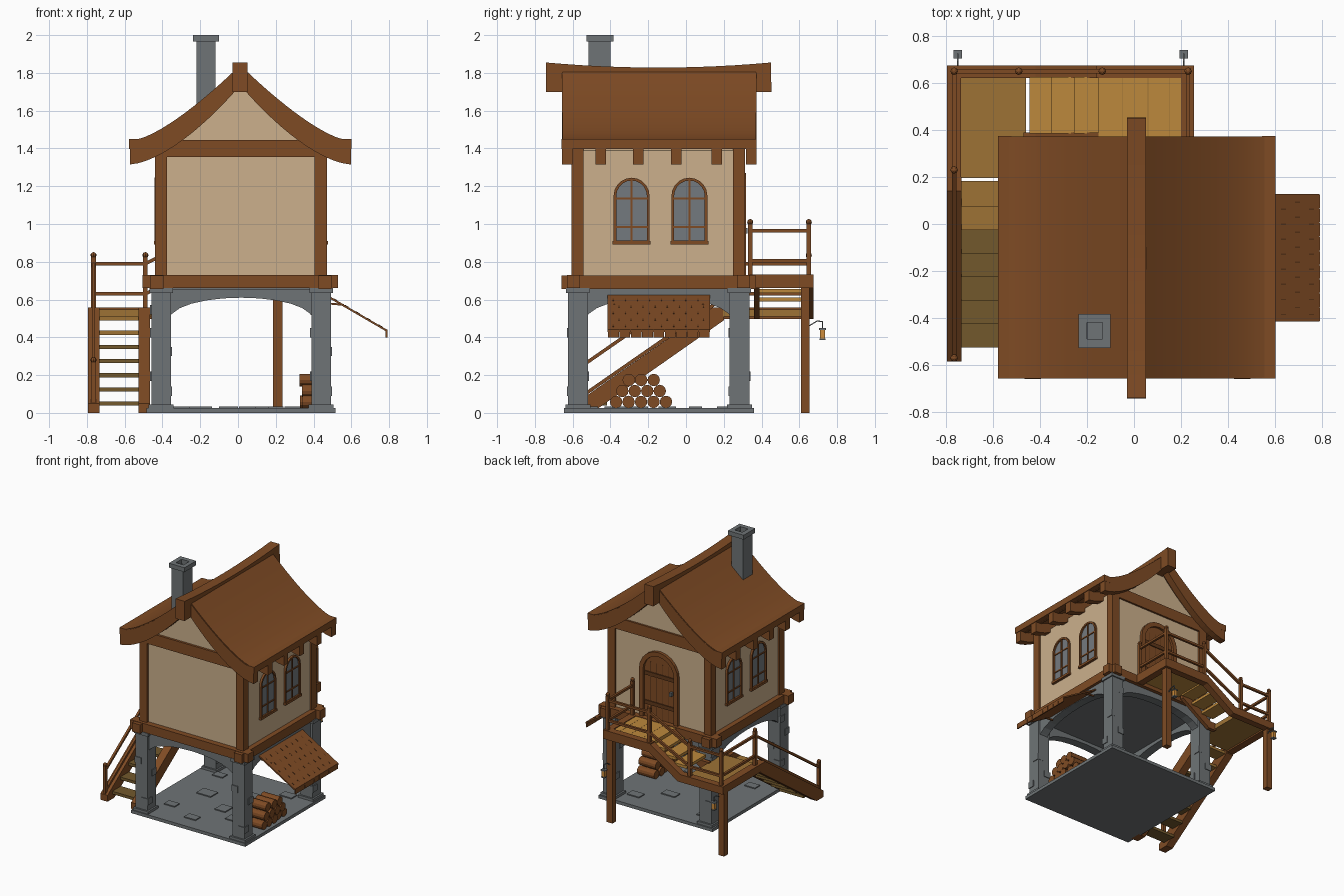
import bpy, bmesh, math, random
from mathutils import Vector

if "Cube" in bpy.data.objects:
    bpy.data.objects.remove(bpy.data.objects["Cube"])

random.seed(4)


def mat(name, r, g, b):
    m = bpy.data.materials.new(name)
    lin = [((c / 255 + 0.055) / 1.055) ** 2.4 for c in (r, g, b)]
    m.diffuse_color = (*lin, 1)
    m.use_nodes = True
    m.node_tree.nodes["Principled BSDF"].inputs["Base Color"].default_value = m.diffuse_color
    return m


WOOD = mat("brown_wood", 127, 75, 36)
DARK = mat("dark_wood", 96, 56, 26)
PLASTER = mat("tan_plaster", 204, 176, 140)
STONE = mat("grey_stone", 111, 116, 118)
GLASS = mat("window_glass", 116, 122, 127)
LIGHT = mat("light_planks", 188, 136, 60)
MID = mat("ochre_planks", 157, 114, 53)
OLIVE = mat("shaded_planks", 114, 88, 44)
AMBER = mat("lantern_amber", 205, 140, 60)


def finish(name, bm, m):
    bmesh.ops.recalc_face_normals(bm, faces=bm.faces)
    me = bpy.data.meshes.new(name)
    bm.to_mesh(me)
    bm.free()
    me.materials.append(m)
    ob = bpy.data.objects.new(name, me)
    bpy.context.collection.objects.link(ob)
    return ob


def place(axis, u, v, d):
    return {'x': (d, u, v), 'y': (u, d, v), 'z': (u, v, d)}[axis]


def prism(name, pts, axis, a, b, m):
    bm = bmesh.new()
    f = bm.faces.new([bm.verts.new(place(axis, u, v, a)) for u, v in pts])
    r = bmesh.ops.extrude_face_region(bm, geom=[f])
    off = Vector(place(axis, 0, 0, b - a))
    bmesh.ops.translate(bm, vec=off, verts=[g for g in r['geom'] if isinstance(g, bmesh.types.BMVert)])
    return finish(name, bm, m)


def ring(name, outer, inner, axis, a, b, m):
    bm = bmesh.new()
    loops = [[bm.verts.new(place(axis, u, v, d)) for u, v in pts]
             for pts, d in ((outer, a), (outer, b), (inner, b), (inner, a))]
    n = len(outer)
    for k in range(4):
        p, q = loops[k], loops[(k + 1) % 4]
        for i in range(n):
            bm.faces.new((p[i], p[(i + 1) % n], q[(i + 1) % n], q[i]))
    return finish(name, bm, m)


def rect(x0, x1, y0, y1):
    return [(x0, y0), (x1, y0), (x1, y1), (x0, y1)]


def box(name, x0, x1, y0, y1, z0, z1, m):
    return prism(name, rect(x0, x1, y0, y1), 'z', z0, z1, m)


def bar(name, p, q, w, m, h=None):
    # straight square bar between two points
    p, q = Vector(p), Vector(q)
    d = q - p
    bm = bmesh.new()
    bmesh.ops.create_cube(bm, size=1)
    rot = d.to_track_quat('Z', 'Y')
    for v in bm.verts:
        c = v.co
        v.co = (p + q) / 2 + rot @ Vector((c.x * w, c.y * (h or w), c.z * d.length))
    return finish(name, bm, m)


def arch(c, w, z0, z1, n=10):
    r = w / 2
    pts = [(c - r, z0), (c + r, z0)]
    return pts + [(c + r * math.cos(math.pi * i / n), z1 - r + r * math.sin(math.pi * i / n)) for i in range(n + 1)]


# Stone floor with loose flagstones
box("stone_floor", -.485, .515, -.645, .36, 0, .025, STONE)
for x, y in ((-.3, -.4), (-.05, -.5), (.2, -.35), (-.2, -.1), (.1, .05), (.3, .2), (-.3, .2), (.05, -.25)):
    s, t = random.uniform(.04, .065), random.uniform(.03, .05)
    box("flagstone", x - s, x + s, y - t, y + t, .024, .033, STONE)

# Pillars with bases, caps and raised bricks
for cx in (-.407, .44):
    for cy in (-.572, .283):
        for nm, w, z0, z1 in (("pillar", .052, .02, .65), ("pillar_base", .066, .02, .045), ("pillar_cap", .062, .635, .662)):
            box(nm, cx - w, cx + w, cy - w, cy + w, z0, z1, STONE)
        for z, dx, dy in ((.09, .03, -.03), (.3, .03, .025), (.4, -.03, -.03), (.52, -.03, .025), (.17, -.03, .03)):
            sx, sy = math.copysign(1, dx), math.copysign(1, dy)
            box("raised_brick", cx + dx - .028, cx + dx + .028, cy + dy - .028, cy + dy + .028, z, z + .05, STONE)


# Stone arches between pillars
def arch_span(a, b):
    c, r = (a + b) / 2, (b - a) / 2
    low = [(c - r * math.cos(math.pi * i / 12), .5 + .11 * math.sin(math.pi * i / 12)) for i in range(13)]
    return [(a - .02, .655), (a - .02, .5)] + low[1:-1] + [(b + .02, .5), (b + .02, .655)]


for y in (-.572, .283):
    prism("stone_arch", arch_span(-.357, .39), 'y', y - .035, y + .035, STONE)
for x in (-.407, .44):
    prism("stone_arch", arch_span(-.522, .233), 'x', x - .035, x + .035, STONE)
box("stone_ceiling", -.42, .45, -.58, .29, .635, .66, STONE)

# Timber floor frame, crossing at the corners
for y in (-.595, .305):
    box("floor_beam", -.505, .53, y - .035, y + .035, .66, .73, WOOD)
for x in (-.43, .46):
    box("floor_beam", x - .035, x + .035, -.66, .37, .657, .727, WOOD)

# Roof curves: offset from the ridge, height
CX = .012
N = 12
top = [(.025 + .525 * i / N, 1.447 + .37 * (1 - i / N) ** 1.35) for i in range(N + 1)]
low = [(.03 + .555 * i / N, 1.315 + .385 * (1 - i / N) ** 1.6) for i in range(N + 1)]

# Plaster walls with gables, corner posts, tie beams
gable = [(x, z + .03) for x, z in low[:8]]
prof = [(-.425, .7), (.455, .7), (.455, 1.39)] + [(CX + x, z) for x, z in reversed(gable)] \
    + [(CX - x, z) for x, z in gable] + [(-.425, 1.39)]
prism("plaster_walls", prof, 'y', -.585, .295, PLASTER)
for x in (-.44, .405):
    for y in (-.605, .25):
        box("corner_post", x, x + .065, y, y + .063, .72, 1.41, WOOD)
for y in (-.605, .255):
    box("tie_beam", -.44, .47, y + .002, y + .055, 1.355, 1.445, WOOD)

# Roof skins, rafters, eave beams
for s, side in ((-1, "left"), (1, "right")):
    skin = top + [(x, z - .05) for x, z in reversed(top)]
    roof = prism(side + "_roof", [(CX + s * x, z) for x, z in skin], 'y', -.653, .37, WOOD)
    bpy.context.view_layer.objects.active = roof
    roof.select_set(True)
    bpy.ops.object.shade_smooth_by_angle(angle=math.radians(35))
    roof.select_set(False)
    raf = [(x, z - .006) for x, z in top] + [(.585, 1.40)] + list(reversed(low))
    for y in (-.657, -.48, -.28, -.08, .135, .317):
        prism("rafter", [(CX + s * x, z) for x, z in raf], 'y', y, y + .056, WOOD)
    prism("eave_beam", [(CX + s * x, z) for x, z in rect(.533, .59, 1.398, 1.449)], 'y', -.658, .374, WOOD)

# Sagging ridge beam
sag = [(-.145 + .595 * t / 6, 1.828 + .027 * (t / 6) ** 2) for t in range(-6, 7)]
prism("ridge_beam", [(-.742, 1.70)] + sag + [(.452, 1.70)], 'x', -.03, .05, WOOD)

# Hollow chimney
ring("chimney", rect(-.22, -.12, -.515, -.4), rect(-.198, -.135, -.49, -.42), 'z', 1.55, 1.97, STONE)
ring("chimney_cap", rect(-.237, -.1, -.527, -.383), rect(-.2, -.133, -.49, -.42), 'z', 1.965, 2.0, STONE)
box("chimney_floor", -.21, -.13, -.5, -.41, 1.9, 1.92, STONE)

# Arched windows on both sides
for s, wall in ((1, .455), (-1, -.425)):
    for y in (-.288, .018):
        def out(d):
            return wall + s * d
        ring("window_frame", arch(y, .19, .895, 1.245), arch(y, .162, .912, 1.23), 'x', out(-.01), out(.016), WOOD)
        prism("window_glass", arch(y, .17, .905, 1.238), 'x', out(-.005), out(.004), GLASS)
        prism("window_bar", rect(y - .005, y + .005, .9, 1.235), 'x', out(0), out(.011), WOOD)
        for z in (.985, 1.135):
            prism("window_bar", rect(y - .085, y + .085, z - .005, z + .005), 'x', out(0), out(.01), WOOD)
        prism("window_sill", rect(y - .1, y + .1, .892, .91), 'x', out(0), out(.021), WOOD)

# Arched back door with boards, straps and handle
ring("door_frame", arch(.02, .34, .725, 1.27), arch(.02, .27, .726, 1.235), 'y', .28, .318, WOOD)
prism("door", arch(.02, .28, .725, 1.24), 'y', .28, .3, WOOD)
for x in (-.06, -.007, .047, .1):
    prism("door_groove", rect(x - .003, x + .003, .73, 1.17), 'y', .295, .302, DARK)
for z in (.83, 1.06):
    box("door_strap", -.11, .15, .295, .308, z, z + .03, DARK)
box("door_handle", -.095, -.08, .295, .325, .95, .98, STONE)

# Upper landing, lower landing and their frames
box("upper_deck", -.15, .205, .335, .63, .69, .726, LIGHT)
box("upper_side_beam", .2, .255, .335, .674, .662, .732, WOOD)
box("upper_back_beam", -.16, .255, .62, .674, .662, .732, WOOD)
box("lower_deck", -.737, -.46, .195, .63, .51, .548, MID)
box("lower_side_beam", -.795, -.735, .195, .674, .498, .558, WOOD)
box("lower_back_beam", -.795, -.46, .62, .674, .498, .558, WOOD)
for x in (-.05, .06, .15):
    box("upper_deck_gap", x - .002, x + .002, .37, .62, .72, .727, MID)

# Short flight joining the landings
for i in range(3):
    x, z = -.385 + .095 * i, .59 + .044 * i
    box("upper_step", x - .06, x + .055, .385, .625, z, z + .022, LIGHT)
flight = [(-.15, .732), (-.15, .662), (-.4, .498), (-.47, .498), (-.47, .558), (-.42, .558)]
prism("upper_stringer_outer", flight, 'y', .62, .674, WOOD)
prism("upper_stringer_inner", flight, 'y', .36, .39, WOOD)

# Main flight
stringer = [(-.585, 0), (-.5, 0), (.2, .49), (.2, .558), (.14, .558), (-.585, .05)]
for x in (-.795, -.527):
    prism("stair_stringer", stringer, 'x', x, x + .062, WOOD)
for i in range(7):
    y, z = -.47 + .1 * i, .05 + .075 * i
    box("stair_tread", -.737, -.52, y - .055, y + .052, z - .012, z + .01, MID if i > 4 else OLIVE)

# Landing supports
box("upper_support", .186, .236, .608, .655, 0, .67, WOOD)
box("lower_support", -.792, -.742, .608, .655, 0, .51, WOOD)

# Railing: posts with round heads joined by two rails
path = [(.23, .34, .73), (.23, .65, .73), (-.135, .65, .73), (-.49, .65, .555),
        (-.765, .65, .555), (-.765, .23, .555), (-.765, -.57, 0)]
for x, y, z in path:
    box("rail_post", x - .012, x + .012, y - .012, y + .012, max(z - .03, 0), z + .27, WOOD)
    bm = bmesh.new()
    bmesh.ops.create_uvsphere(bm, u_segments=8, v_segments=6, radius=.016)
    bmesh.ops.translate(bm, vec=(x, y, z + .28), verts=bm.verts)
    finish("post_head", bm, WOOD)
for p, q in zip(path, path[1:]):
    for h in (.235, .075):
        up = Vector((0, 0, h))
        bar("rail", Vector(p) + up, Vector(q) + up, .018, WOOD)

# Hanging lanterns on the supports
for x in (-.75, .212):
    bar("lantern_arm", (x, .65, .46), (x, .695, .487), .006, STONE)
    bar("lantern_arm", (x, .693, .486), (x, .722, .484), .006, STONE)
    bar("lantern_hook", (x, .722, .486), (x, .722, .44), .006, STONE)
    box("lantern_cap", x - .018, x + .018, .704, .74, .44, .449, STONE)
    box("lantern_body", x - .013, x + .013, .709, .735, .392, .441, AMBER)
    box("lantern_base", x - .016, x + .016, .706, .738, .386, .394, STONE)

# Side awning with shingle marks, fringe and brackets
a, b = Vector((.46, 0, .632)), Vector((.79, 0, .44))
prism("awning", [(a.x, a.z), (b.x, b.z), (b.x, b.z - .012), (a.x, a.z - .012)], 'y', -.415, .128, WOOD)
for i in range(9):
    y = -.412 + .06 * i
    box("awning_fringe", .782, .791, y, y + .056, .4, .442, WOOD)
for r in range(5):
    for c in range(8):
        p = a.lerp(b, .14 + .18 * r) + Vector((0, -.385 + .064 * c + .03 * (r % 2), 0))
        q = p + (b - a) * .06
        bar("shingle_mark", p, q, .006, DARK, .004)
for y in (-.38, .09):
    bar("awning_bracket", (.47, y, .58), (.56, y, .572), .01, WOOD)

# Log pile
for row, (n, y0) in enumerate(((5, -.37), (4, -.337), (3, -.303))):
    for i in range(n):
        y, z = y0 + .066 * i, .058 + .058 * row
        pts = [(y + .033 * math.cos(k * math.pi / 6), z + .033 * math.sin(k * math.pi / 6)) for k in range(12)]
        d = random.uniform(-.01, .01)
        prism("log", pts, 'x', .335 + d, .485 + d, WOOD)
